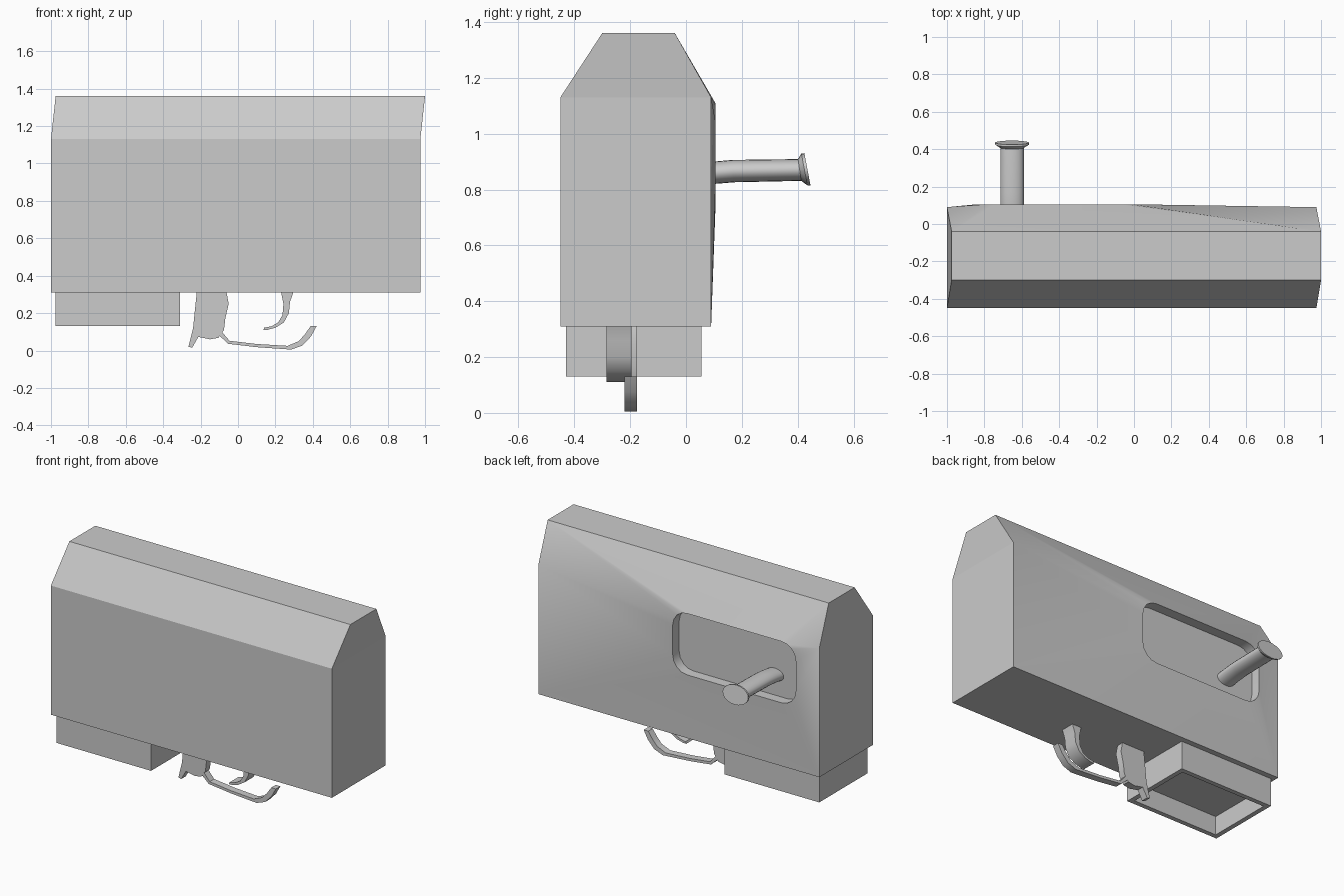
import bpy, bmesh, math
from mathutils import Vector

if "Cube" in bpy.data.objects:
    bpy.data.objects.remove(bpy.data.objects["Cube"])


def finish(bm, name, angle=None):
    bmesh.ops.recalc_face_normals(bm, faces=bm.faces[:])
    me = bpy.data.meshes.new(name)
    bm.to_mesh(me)
    bm.free()
    ob = bpy.data.objects.new(name, me)
    bpy.context.collection.objects.link(ob)
    if angle:
        bpy.ops.object.select_all(action='DESELECT')
        ob.select_set(True)
        bpy.context.view_layer.objects.active = ob
        bpy.ops.object.shade_smooth_by_angle(angle=math.radians(angle))
    return ob


def prism(name, profile, y0, y1, angle):
    """Extrude an xz profile from y0 to y1."""
    bm = bmesh.new()
    face = bm.faces.new([bm.verts.new((x, y0, z)) for x, z in profile])
    new = bmesh.ops.extrude_face_region(bm, geom=[face])['geom']
    bmesh.ops.translate(bm, vec=(0, y1 - y0, 0),
                        verts=[v for v in new if isinstance(v, bmesh.types.BMVert)])
    return finish(bm, name, angle)


def bridge(bm, a, b):
    n = len(a)
    return [bm.faces.new((a[i], a[(i + 1) % n], b[(i + 1) % n], b[i])) for i in range(n)]


# Casing: hexagonal outline front and back, back face swelling out to a rounded recess
bm = bmesh.new()
outline = [(-1, .31), (.975, .31), (.975, 1.13), (1, 1.36), (-.975, 1.36), (-1, 1.13)]
front_y = [-.45, -.45, -.45, -.30, -.30, -.45]
back_y = [.09, .09, .09, -.04, -.04, .09]
front = [bm.verts.new((x, y, z)) for (x, z), y in zip(outline, front_y)]
back = [bm.verts.new((x, y, z)) for (x, z), y in zip(outline, back_y)]
bridge(bm, front, back)
bm.faces.new([front[i] for i in (0, 1, 2, 5)])
bm.faces.new([front[i] for i in (5, 2, 3, 4)])

X0, X1, Z0, Z1, R = -.845, .02, .72, 1.11, .10
corners = [(X1 - R, Z1 - R), (X0 + R, Z1 - R), (X0 + R, Z0 + R), (X1 - R, Z0 + R)]
rim_xz = []
for k, (cx, cz) in enumerate(corners):
    for s in range(5):
        a = math.radians(90 * k + 22.5 * s)
        rim_xz.append((cx + R * math.cos(a), cz + R * math.sin(a)))
rim = [bm.verts.new((x, .105, z)) for x, z in rim_xz]
floor = [bm.verts.new((x, .04, z)) for x, z in rim_xz]
walls = bridge(bm, rim, floor)
bm.faces.new(floor)
rim_edges = [bm.edges.get((rim[i - 1], rim[i])) for i in range(len(rim))]
floor_edges = [bm.edges.get((floor[i - 1], floor[i])) for i in range(len(floor))]
back_edges = [bm.edges.get((back[i - 1], back[i])) for i in range(6)]
fill = bmesh.ops.triangle_fill(bm, use_beauty=True, edges=rim_edges + back_edges,
                               normal=Vector((0, 1, 0)))['geom']
for f in walls + [g for g in fill if isinstance(g, bmesh.types.BMFace)]:
    f.smooth = True
for e in rim_edges + floor_edges + back_edges:
    e.smooth = False
finish(bm, "casing")

# Open-bottomed socket under the casing
bm = bmesh.new()


def rect(inset, z):
    x0, x1, y0, y1 = -.975 + inset, -.31 - inset, -.43 + inset, .055 - inset
    return [bm.verts.new(p) for p in ((x0, y0, z), (x1, y0, z), (x1, y1, z), (x0, y1, z))]


rings = [rect(0, .31), rect(0, .13), rect(.03, .13), rect(.03, .25)]
for a, b in zip(rings, rings[1:]):
    bridge(bm, a, b)
bm.faces.new(rings[0])
bm.faces.new(rings[-1])
finish(bm, "socket")

# Small parts hanging below: catch, finger guard, trigger
prism("catch", [(-.22, .315), (-.23, .22), (-.24, .12), (-.265, .02), (-.245, .015),
                (-.212, .073), (-.15, .06), (-.105, .068), (-.075, .11), (-.068, .17),
                (-.05, .25), (-.062, .315)], -.22, -.175, 35)
prism("finger_guard", [(-.095, .11), (-.045, .052), (.1, .035), (.265, .025), (.325, .05),
                       (.36, .09), (.388, .13), (.42, .13), (.39, .075), (.345, .027),
                       (.285, .005), (.1, .018), (-.052, .036), (-.1, .08)],
      -.22, -.175, 35)
prism("trigger", [(.23, .315), (.243, .25), (.238, .19), (.215, .15), (.18, .13),
                  (.14, .122), (.135, .11), (.155, .11), (.2, .122), (.245, .15),
                  (.272, .2), (.278, .26), (.297, .315)], -.285, -.195, 35)

# Bolt handle: oval rings lofted along y, ending in a tilted flange
bm = bmesh.new()
# y, z, x radius, z radius, lean (y change per unit of height)
sections = [(.03, .85, .063, .04, 0), (.10, .86, .063, .04, 0), (.17, .866, .063, .04, -.1),
            (.407, .870, .063, .039, -.15), (.424, .872, .09, .057, -.19),
            (.435, .872, .09, .058, -.19)]
N = 20
loops = []
for y, z, rx, rz, lean in sections:
    loop = []
    for i in range(N):
        a = 2 * math.pi * i / N
        dz = rz * math.sin(a)
        loop.append(bm.verts.new((-.652 + rx * math.cos(a), y + lean * dz, z + dz)))
    loops.append(loop)
for a, b in zip(loops, loops[1:]):
    bridge(bm, a, b)
bm.faces.new(loops[0])
bm.faces.new(loops[-1])
finish(bm, "bolt_handle", 30)
